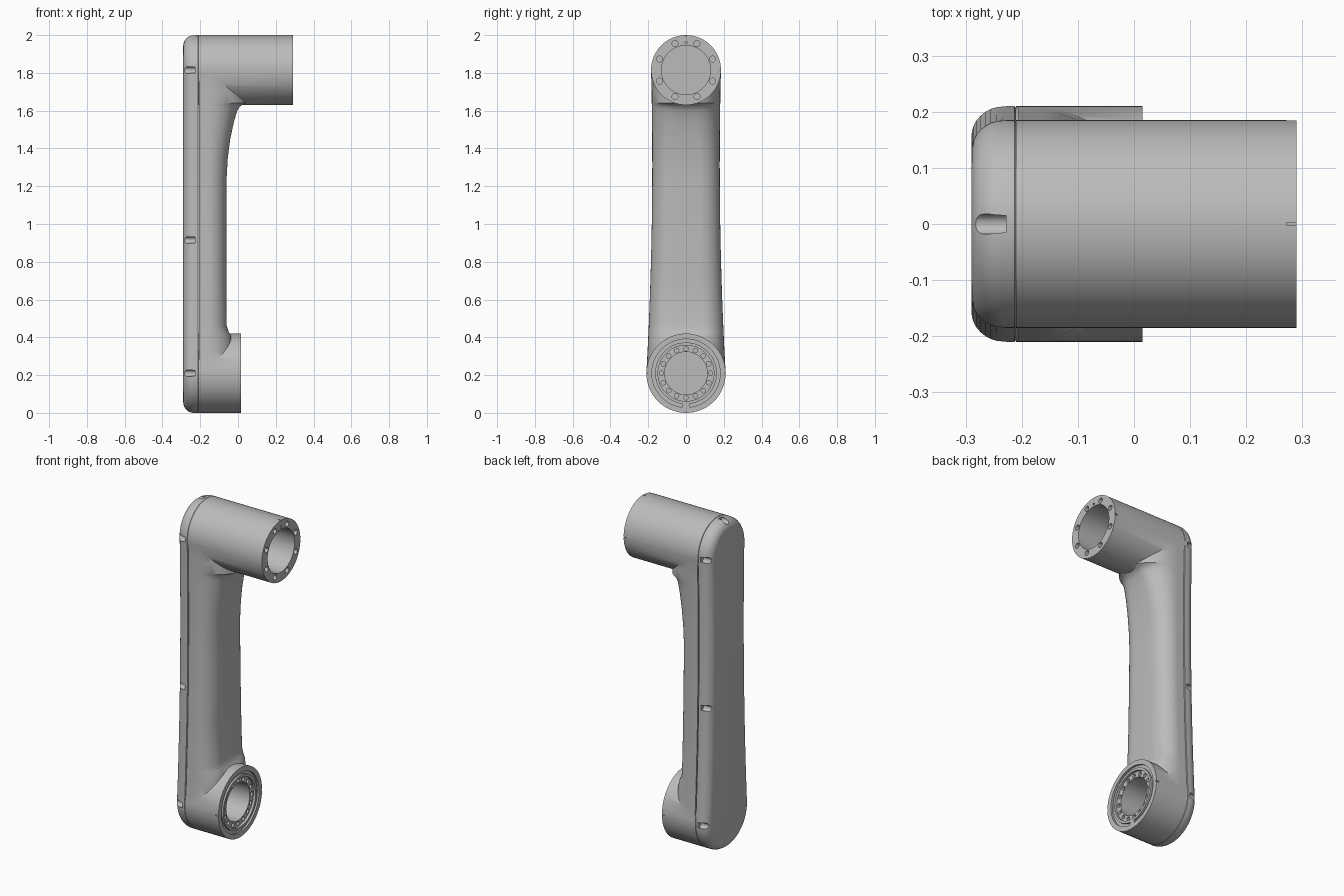
import bpy, bmesh, math
from mathutils import Vector

old = bpy.data.objects.get("Cube")
if old:
    bpy.data.objects.remove(old, do_unlink=True)

grey = bpy.data.materials.new("plain grey")
grey.use_nodes = True
grey.diffuse_color = (0.5, 0.5, 0.5, 1)
grey.node_tree.nodes["Principled BSDF"].inputs["Base Color"].default_value = (0.5, 0.5, 0.5, 1)

# Main joint dimensions
SEAM, BACK = -0.21, -0.29
LOW_Z, LOW_R, LOW_END = 0.21, 0.21, 0.015
TOP_Z, TOP_R, TOP_END = 1.815, 0.185, 0.29


def circle(x, r, z, y=0.0, n=64):
    return [Vector((x, y + r * math.cos(a), z + r * math.sin(a)))
            for a in (2 * math.pi * i / n for i in range(n))]


def make(name, solids):
    """Object from capped lofts; each solid is a list of equal rings."""
    bm = bmesh.new()
    for rings in solids:
        rows = [[bm.verts.new(p) for p in ring] for ring in rings]
        n = len(rows[0])
        for a, b in zip(rows, rows[1:]):
            for i in range(n):
                j = (i + 1) % n
                bm.faces.new((a[i], a[j], b[j], b[i]))
        bm.faces.new(rows[0])
        bm.faces.new(rows[-1])
    bmesh.ops.recalc_face_normals(bm, faces=bm.faces)
    mesh = bpy.data.meshes.new(name)
    bm.to_mesh(mesh)
    bm.free()
    mesh.materials.append(grey)
    ob = bpy.data.objects.new(name, mesh)
    bpy.context.collection.objects.link(ob)
    return ob


def boolean(ob, name, solids, operation="DIFFERENCE"):
    tool = make(name, solids)
    tool.hide_render = True
    bpy.context.view_layer.update()
    bpy.context.view_layer.objects.active = ob
    mod = ob.modifiers.new(name, "BOOLEAN")
    mod.operation = operation
    mod.solver = "EXACT"
    mod.object = tool
    bpy.ops.object.modifier_apply(modifier=mod.name)
    bpy.data.objects.remove(tool, do_unlink=True)
    bpy.context.view_layer.update()


def tube(x0, x1, r, z, y=0.0, n=64):
    return [circle(x0, r, z, y, n), circle(x1, r, z, y, n)]


def hole_circle(x0, x1, r, z, pitch, count, offset):
    return [tube(x0, x1, r, z + pitch * math.sin(a), pitch * math.cos(a), 16)
            for a in (2 * math.pi * (i + offset) / count for i in range(count))]


def box(x0, x1, y0, y1, z0, z1):
    return [[Vector((x, y, z)) for y, z in ((y0, z0), (y1, z0), (y1, z1), (y0, z1))]
            for x in (x0, x1)]


def half_width(z):
    """Slightly waisted taper between the two joints."""
    t = (z - LOW_Z) / (TOP_Z - LOW_Z)
    return LOW_R + (TOP_R - LOW_R) * t - 0.066 * t * (1 - t)


def arm_section(z, front, corner):
    """Flat back, rounded front corners."""
    w = half_width(z) - 0.0005
    depth = front + 0.16
    half = [Vector((SEAM + 0.004, w, z))]
    for i in range(13):
        a = math.pi / 2 * i / 12
        half.append(Vector((front - depth + depth * math.sin(a),
                            w - corner + corner * math.cos(a), z)))
    return half + [Vector((p.x, -p.y, z)) for p in reversed(half)]


# Body: flared arm joined to both joint housings
arm_rows = [(LOW_Z, -0.01, 0.12), (0.34, -0.025, 0.12), (0.41, -0.038, 0.115),
            (0.43, -0.05, 0.11), (0.46, -0.06, 0.11), (0.7, -0.06, 0.11),
            (1.0, -0.06, 0.11), (1.25, -0.06, 0.11), (1.35, -0.054, 0.11),
            (1.45, -0.041, 0.115), (1.54, -0.022, 0.125), (1.6, -0.004, 0.135),
            (1.62, 0.008, 0.143), (1.633, 0.025, 0.15), (1.641, 0.05, 0.16),
            (1.7, 0.05, 0.165), (TOP_Z, 0.03, 0.165)]
body = make("arm_body", [[arm_section(*row) for row in arm_rows]])
boolean(body, "lower_housing", [tube(SEAM, LOW_END, LOW_R, LOW_Z)], "UNION")
boolean(body, "upper_housing", [tube(SEAM, TOP_END, TOP_R, TOP_Z)], "UNION")

# Upper joint: bore, bolt holes, dowel hole, index slits
out = 0.05
boolean(body, "upper_bore", [tube(-0.2, TOP_END + out, 0.13, TOP_Z)])
boolean(body, "upper_bolt_holes",
        hole_circle(TOP_END - 0.05, TOP_END + out, 0.016, TOP_Z, 0.152, 8, 0.5))
boolean(body, "upper_dowel_hole",
        [tube(TOP_END - 0.03, TOP_END + out, 0.007, TOP_Z + 0.145, 0, 12)])
s = 0.003
boolean(body, "upper_slits", [
    box(TOP_END - 0.018, TOP_END + out, -s, s, TOP_Z + TOP_R - 0.006, TOP_Z + TOP_R + out),
    box(TOP_END - 0.018, TOP_END + out, TOP_R - 0.006, TOP_R + out, TOP_Z - s, TOP_Z + s)])

# Lower joint: stepped bore, ring of holes, split seal groove, side slits
boolean(body, "lower_bore", [[
    circle(-0.2, 0.113, LOW_Z), circle(LOW_END - 0.015, 0.113, LOW_Z),
    circle(LOW_END - 0.015, 0.148, LOW_Z), circle(LOW_END + out, 0.148, LOW_Z)]])
boolean(body, "lower_bolt_holes",
        hole_circle(LOW_END - 0.05, LOW_END + 0.01, 0.012, LOW_Z, 0.13, 16, 0))
groove = []
for i in range(65):
    a = math.radians(-84 + 348 * i / 64)
    groove.append([Vector((x, r * math.cos(a), LOW_Z + r * math.sin(a)))
                   for x, r in ((LOW_END - 0.012, 0.163), (LOW_END - 0.012, 0.181),
                                (LOW_END + out, 0.181), (LOW_END + out, 0.163))])
boolean(body, "seal_groove", [groove])
boolean(body, "lower_slits", [
    box(LOW_END - 0.018, LOW_END + out, min(e, e * 1.2), max(e, e * 1.2), LOW_Z - s, LOW_Z + s)
    for e in (LOW_R - 0.006, 0.006 - LOW_R)])


# Back cover: outline swept around a rounded rim
def outline(x, inset):
    pts, n = [], 32
    for i in range(n + 1):
        a = math.pi + math.pi * i / n
        r = LOW_R - inset
        pts.append(Vector((x, r * math.cos(a), LOW_Z + r * math.sin(a))))
    heights = [LOW_Z + (TOP_Z - LOW_Z) * i / 16 for i in range(1, 16)]
    pts += [Vector((x, half_width(z) - inset, z)) for z in heights]
    for i in range(n + 1):
        a = math.pi * i / n
        r = TOP_R - inset
        pts.append(Vector((x, r * math.cos(a), TOP_Z + r * math.sin(a))))
    pts += [Vector((x, inset - half_width(z), z)) for z in reversed(heights)]
    return pts


rim = 0.056
rings = [outline(SEAM, 0.003), outline(SEAM - 0.003, 0)]
for i in range(9):
    a = math.pi / 2 * i / 8
    rings.append(outline(BACK + rim - rim * math.sin(a), rim - rim * math.cos(a)))
cover = make("back_cover", [list(rings[:2]) + list(reversed(rings[2:]))
                            if rings[2][0].x < rings[-1][0].x and rings[2][0].y < rings[-1][0].y
                            else rings])

# Screw pockets along the cover rim
pockets = [tube(BACK - out, -0.228, 0.018, TOP_Z + TOP_R - 0.01, 0, 24)]
for z in (LOW_Z, 0.915, TOP_Z):
    for side in (-1, 1):
        pockets.append(tube(BACK - out, -0.228, 0.018, z, side * (half_width(z) - 0.01), 24))
boolean(cover, "screw_pockets", pockets)

for ob in (body, cover):
    bpy.ops.object.select_all(action="DESELECT")
    ob.select_set(True)
    bpy.context.view_layer.objects.active = ob
    bpy.ops.object.shade_smooth_by_angle(angle=math.radians(30))
